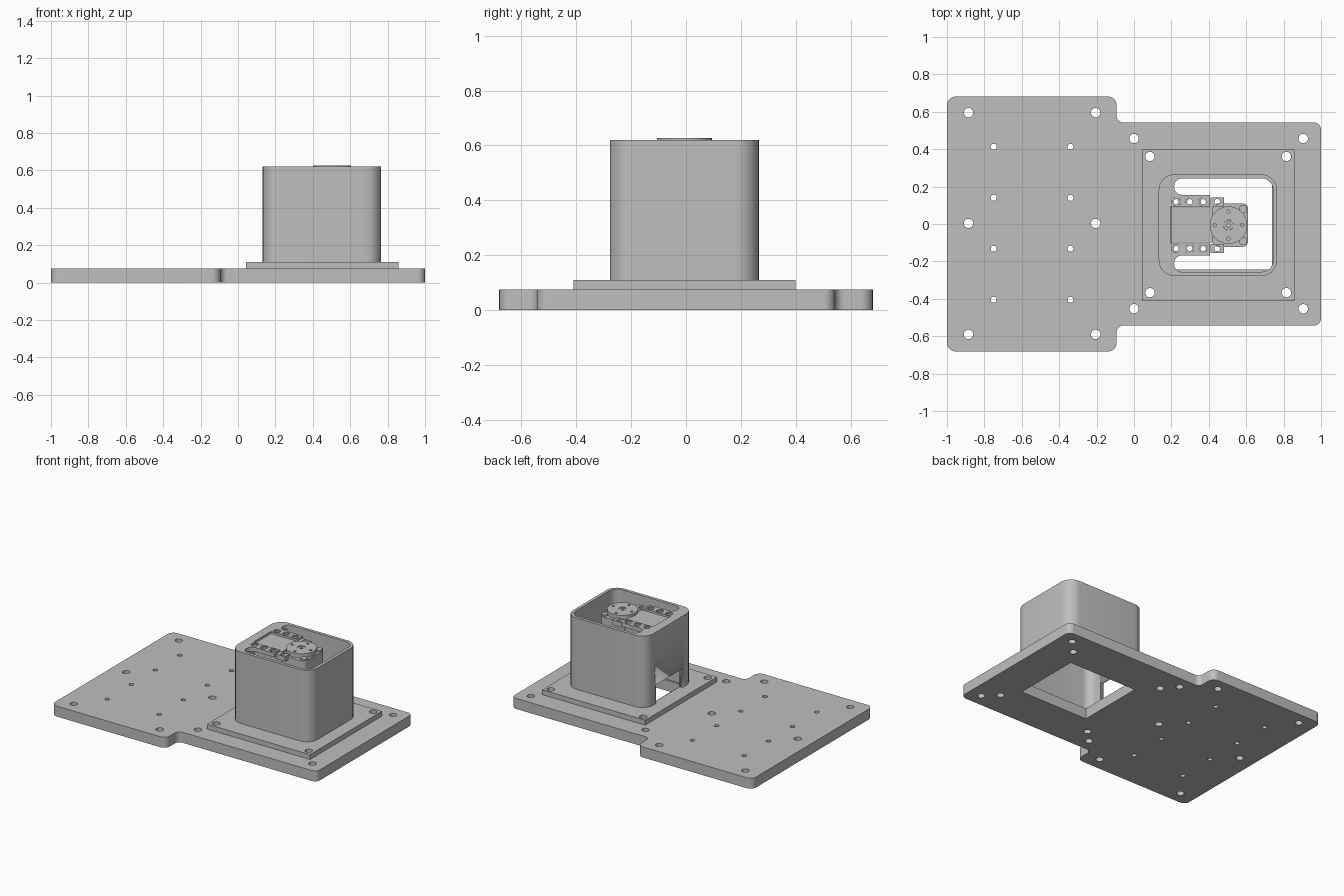
import bpy, bmesh
from math import sin, cos, pi, radians
from mathutils import Vector

if "Cube" in bpy.data.objects:
    bpy.data.objects.remove(bpy.data.objects["Cube"], do_unlink=True)

GREY = (0.52, 0.52, 0.52, 1)
grey = bpy.data.materials.new("plain grey")
grey.use_nodes = True
grey.diffuse_color = GREY
grey.node_tree.nodes["Principled BSDF"].inputs["Base Color"].default_value = GREY

CY = -0.006  # centre line of the housing and motor


def rounded(corners, steps=8):
    """Right-angled outline from (x, y, radius) corners."""
    out = []
    n = len(corners)
    for i, (x, y, r) in enumerate(corners):
        p = Vector((x, y))
        if r == 0:
            out.append(p)
            continue
        u = (Vector(corners[i - 1][:2]) - p).normalized()
        v = (Vector(corners[(i + 1) % n][:2]) - p).normalized()
        c = p + (u + v) * r
        for k in range(steps + 1):
            t = k / steps * pi / 2
            out.append(c - v * r * cos(t) - u * r * sin(t))
    return out


def rect(x0, x1, y0, y1, r=0):
    return rounded([(x0, y0, r), (x1, y0, r), (x1, y1, r), (x0, y1, r)])


def circle(x, y, r, n=24):
    return [Vector((x + r * cos(2 * pi * k / n), y + r * sin(2 * pi * k / n)))
            for k in range(n)]


def slab(name, outline, z0, z1, holes=()):
    """Flat profile with holes, extruded from z0 to z1."""
    curve = bpy.data.curves.new(name + "_profile", "CURVE")
    curve.dimensions = "2D"
    curve.fill_mode = "BOTH"
    curve.extrude = (z1 - z0) / 2
    for loop in [outline, *holes]:
        s = curve.splines.new("POLY")
        s.points.add(len(loop) - 1)
        for pt, p in zip(s.points, loop):
            pt.co = (p.x, p.y, 0, 1)
        s.use_cyclic_u = True
    temp = bpy.data.objects.new(name + "_profile", curve)
    bpy.context.collection.objects.link(temp)
    deps = bpy.context.evaluated_depsgraph_get()
    mesh = bpy.data.meshes.new_from_object(temp.evaluated_get(deps))
    bpy.data.objects.remove(temp, do_unlink=True)
    bpy.data.curves.remove(curve)

    bm = bmesh.new()
    bm.from_mesh(mesh)
    bmesh.ops.remove_doubles(bm, verts=bm.verts, dist=0.0001)
    bmesh.ops.translate(bm, verts=bm.verts, vec=(0, 0, (z0 + z1) / 2))
    bmesh.ops.recalc_face_normals(bm, faces=bm.faces)
    bm.to_mesh(mesh)
    bm.free()
    mesh.name = name
    mesh.materials.clear()
    mesh.materials.append(grey)
    mesh.shade_smooth()
    mesh.set_sharp_from_angle(angle=radians(30))
    obj = bpy.data.objects.new(name, mesh)
    bpy.context.collection.objects.link(obj)
    return obj


# Screw hole positions
flange_holes = [circle(x, y, 0.025) for x in (0.085, 0.815) for y in (-0.367, 0.361)]
plate_holes = [circle(x, y, 0.025) for x in (-0.885, -0.205) for y in (-0.59, 0.003, 0.595)]
plate_holes += [circle(x, y, 0.025) for x in (0, 0.905) for y in (-0.453, 0.457)]
plate_holes += [circle(x, y, 0.016) for x in (-0.75, -0.34)
                for y in (-0.405, -0.132, 0.14, 0.413)]

# Base plate: wide wing joined to a narrower one
half = [(1, 0.543, 0.04), (-0.093, 0.543, 0.035), (-0.093, 0.681, 0.045), (-1, 0.681, 0.045)]
plate_outline = rounded(half + [(x, -y, r) for x, y, r in reversed(half)])
opening = rect(0.2, 0.737, -0.244, 0.244)
slab("base_plate", plate_outline, 0, 0.075, plate_holes + flange_holes + [opening])

# Square mounting flange
cavity = rect(0.155, 0.743, CY - 0.25, CY + 0.25, 0.06)
slab("mounting_flange", rect(0.043, 0.857, CY - 0.405, CY + 0.405), 0.075, 0.11,
     flange_holes + [cavity])

# Housing walls with a cable notch at the rear
shell = rect(0.132, 0.765, CY - 0.272, CY + 0.272, 0.085)
walls = slab("housing_walls", shell, 0.11, 0.59, [cavity])
cutter = slab("cable_notch_cutter", rect(0.1, 0.18, -0.15, 0.15), 0.09, 0.245)
cutter.hide_render = True
cutter.hide_set(True)
cutter.display_type = "WIRE"
notch = walls.modifiers.new("cable_notch", "BOOLEAN")
notch.operation = "DIFFERENCE"
notch.solver = "EXACT"
notch.object = cutter

# Housing rim and the forked motor shelf, in one profile
fork = [(0.743, 0.25, 0.06), (0.215, 0.25, 0.042), (0.215, 0.162, 0.042),
        (0.405, 0.162, 0), (0.405, 0.098, 0), (0.195, 0.098, 0)]
window = [(x, CY + y, r) for x, y, r in fork]
window += [(x, CY - y, r) for x, y, r in reversed(fork)]
screws = [(x, CY + s * 0.125) for x in (0.225, 0.298, 0.37) for s in (-1, 1)]
slab("rim_and_shelf", shell, 0.59, 0.62,
     [rounded(window)] + [circle(x, y, 0.024) for x, y in screws])
for i, (x, y) in enumerate(screws):
    slab(f"shelf_bushing_{i + 1}", circle(x, y, 0.0235), 0.592, 0.614, [circle(x, y, 0.014)])

# Motor body, gear head and side tabs
slab("motor_body", rect(0.199, 0.42, CY - 0.093, CY + 0.093), 0.33, 0.608)
slab("motor_head", rect(0.42, 0.61, CY - 0.116, CY + 0.116, 0.03), 0.33, 0.596)
for side, s in (("left", 1), ("right", -1)):
    y0, y1 = sorted((CY + s * 0.1, CY + s * 0.148))
    slab(f"motor_tab_{side}", rect(0.408, 0.48, y0, y1), 0.575, 0.61,
         [circle(0.445, CY + s * 0.125, 0.015)])
    slab(f"head_rib_{side}", rect(0.565, 0.605, CY + s * 0.085 - 0.02, CY + s * 0.085 + 0.02, 0.01),
         0.59, 0.606)

# Output horn with hub and four screw holes
hx = 0.505
pins = [circle(hx + 0.073 * cos(a * pi / 2), CY + 0.073 * sin(a * pi / 2), 0.009, 12)
        for a in range(4)]
slab("output_horn", circle(hx, CY, 0.1, 48), 0.598, 0.627, pins + [circle(hx, CY, 0.027)])
slab("horn_hub", circle(hx, CY, 0.0265), 0.598, 0.623, [circle(hx, CY, 0.012)])
